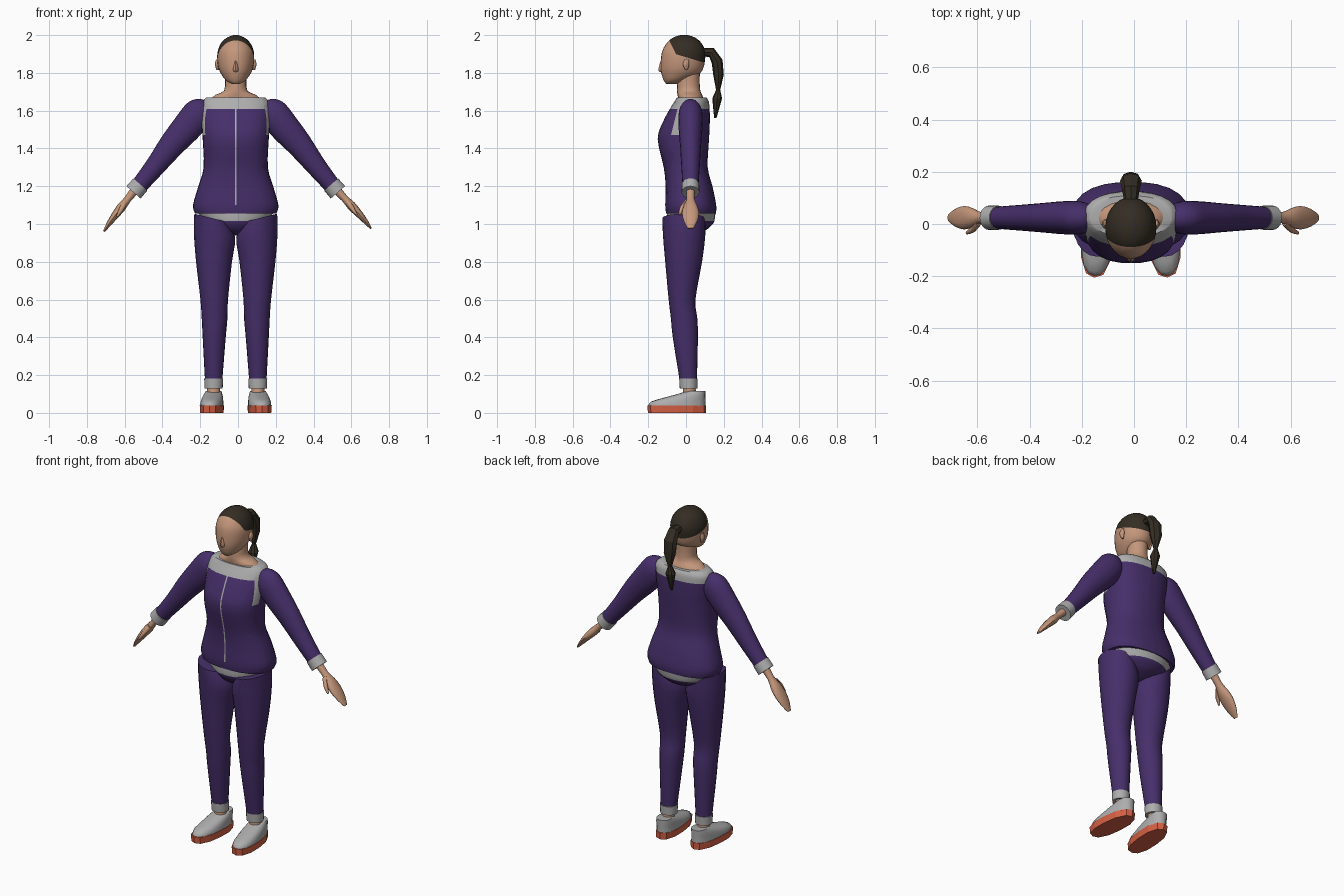
import bpy, bmesh
from math import sin, cos, pi, radians
from mathutils import Matrix, Vector

if "Cube" in bpy.data.objects:
    bpy.data.objects.remove(bpy.data.objects["Cube"])

CX = -0.012  # body centre line


def material(name, rgb):
    m = bpy.data.materials.new(name)
    m.use_nodes = True
    m.diffuse_color = (*rgb, 1)
    m.node_tree.nodes["Principled BSDF"].inputs["Base Color"].default_value = (*rgb, 1)
    return m


purple = material("purple cloth", (0.062, 0.028, 0.145))
grey = material("grey trim", (0.42, 0.42, 0.42))
skin = material("skin", (0.56, 0.31, 0.2))
hair = material("dark brown hair", (0.034, 0.026, 0.017))
red = material("red sole", (0.68, 0.12, 0.06))


def spline(rings, sub):
    """Fill in smooth rings between the given ones."""
    out = []
    for i in range(len(rings) - 1):
        a, b, c, d = (rings[max(0, min(len(rings) - 1, i + k))] for k in (-1, 0, 1, 2))
        for j in range(sub):
            t = j / sub
            out.append([q + t * (r - p) / 2 + t * t * (p - 2.5 * q + 2 * r - d_ / 2)
                        + t ** 3 * (1.5 * (q - r) + (d_ - p) / 2)
                        for p, q, r, d_ in zip(a, b, c, d)])
    return out + [rings[-1]]


def loft(name, rings, mats, sides=20, sub=3, power=2.0, place=None,
         cuts=(), rule=None, angle=50):
    """Skin over rings (x, y, z, rx, ry, pitch, roll); cut by planes, colour by rule."""
    bm = bmesh.new()
    rings = spline([tuple(r) + (0,) * (7 - len(r)) for r in rings], sub)
    loops = []
    for x, y, z, rx, ry, pitch, roll in rings:
        turn = Matrix.Rotation(radians(pitch), 3, 'X') @ Matrix.Rotation(radians(roll), 3, 'Y')
        loop = []
        for k in range(sides):
            c, s = cos(2 * pi * k / sides), sin(2 * pi * k / sides)
            f = (abs(c) ** power + abs(s) ** power) ** (-1 / power)
            loop.append(bm.verts.new(Vector((x, y, z)) + turn @ Vector((rx * c * f, ry * s * f, 0))))
        loops.append(loop)
    for a, b in zip(loops, loops[1:]):
        for k in range(sides):
            n = (k + 1) % sides
            bm.faces.new((a[k], a[n], b[n], b[k]))
    bm.faces.new(loops[0])
    bm.faces.new(loops[-1])
    for co, no in cuts:
        bmesh.ops.bisect_plane(bm, geom=bm.verts[:] + bm.edges[:] + bm.faces[:],
                               plane_co=co, plane_no=no)
    if rule:
        for f in bm.faces:
            f.material_index = int(rule(f.calc_center_median()))
    bm.transform(Matrix.Translation((CX, 0, 0)) @ (place or Matrix()))
    bmesh.ops.recalc_face_normals(bm, faces=bm.faces)
    me = bpy.data.meshes.new(name)
    bm.to_mesh(me)
    bm.free()
    for m in mats:
        me.materials.append(m)
    ob = bpy.data.objects.new(name, me)
    bpy.context.collection.objects.link(ob)
    bpy.ops.object.select_all(action='DESELECT')
    ob.select_set(True)
    bpy.context.view_layer.objects.active = ob
    if angle:
        bpy.ops.object.shade_smooth_by_angle(angle=radians(angle))
    return ob


def span(z, rx, front, back, *turn):
    return (0, (front + back) / 2, z, rx, (back - front) / 2, *turn)


# Jacket body with collar, zip and underarm panels
def jacket_trim(p):
    zip_line = abs(p.x) < 0.004 and p.y < 0 and p.z > 1.09
    panel = 1.47 < p.z and -0.08 < p.y - (p.z - 1.47) * 0.25 < -0.035 and abs(p.x) > 0.1
    return p.z > 1.61 or zip_line or panel


loft("jacket", [span(1.055, 0.215, -0.105, 0.158), span(1.1, 0.226, -0.11, 0.16),
                span(1.2, 0.198, -0.108, 0.14), span(1.3, 0.17, -0.118, 0.115),
                span(1.45, 0.175, -0.15, 0.122), span(1.54, 0.181, -0.122, 0.126),
                span(1.61, 0.182, -0.085, 0.125), span(1.65, 0.175, -0.06, 0.12),
                span(1.67, 0.155, -0.048, 0.108)],
     [purple, grey], sides=28, power=2.4, rule=jacket_trim,
     cuts=[((0.004, 0, 0), (1, 0, 0)), ((-0.004, 0, 0), (1, 0, 0)), ((0, 0, 1.47), (0, 0, 1)),
           ((0, -0.08, 1.47), (0, 1, -0.25)), ((0, -0.035, 1.47), (0, 1, -0.25))])

# Hip section: grey hem above, purple seat below
loft("hips", [span(0.94, 0.02, -0.03, 0.03), span(0.965, 0.09, -0.07, 0.1),
              span(0.99, 0.14, -0.09, 0.132), span(1.015, 0.17, -0.1, 0.15),
              span(1.06, 0.2, -0.1, 0.156)],
     [purple, grey], sides=24, rule=lambda p: p.z > 1.015)

# Neck with sloping base
loft("neck", [span(1.655, 0.14, -0.04, 0.095), span(1.685, 0.105, -0.045, 0.085),
              span(1.705, 0.062, -0.048, 0.076), span(1.76, 0.056, -0.045, 0.072),
              span(1.82, 0.056, -0.04, 0.075)], [skin], sub=2)


# Head: hair is everything above three cutting planes
hairline = [((0, -0.13, 1.922), (0, 0.3, 1)), ((0, -0.05, 1.895), (0, 2, 1)),
            ((0, 0, 1.785), (0, 0.1, 1))]


def is_hair(p):
    return all((p - Vector(co)).dot(Vector(no)) > 0 for co, no in hairline)


loft("head", [span(1.742, 0.022, -0.105, -0.045), span(1.76, 0.052, -0.118, 0.0),
              span(1.795, 0.078, -0.13, 0.07), span(1.83, 0.092, -0.134, 0.093),
              span(1.88, 0.098, -0.132, 0.102), span(1.92, 0.094, -0.124, 0.1),
              span(1.96, 0.076, -0.1, 0.08), span(1.987, 0.046, -0.068, 0.048),
              span(2.0, 0.012, -0.03, 0.01)],
     [skin, hair], sides=28, cuts=hairline, rule=is_hair, angle=60)
loft("nose", [span(1.805, 0.008, -0.138, -0.11), span(1.818, 0.016, -0.147, -0.11),
              span(1.865, 0.006, -0.134, -0.11)], [skin], sides=8, sub=2)

# Ponytail pinched by a tie
loft("ponytail", [(0, 0.085, 1.91, 0.026, 0.022, 95), (0, 0.135, 1.908, 0.034, 0.027, 65),
                  (0, 0.165, 1.86, 0.042, 0.03, 20), (0, 0.172, 1.79, 0.038, 0.028, 0),
                  (0, 0.17, 1.71, 0.012, 0.011, 0), (0, 0.165, 1.665, 0.03, 0.026, 0),
                  (0, 0.155, 1.56, 0.008, 0.006, 0)],
     [hair], sides=8, sub=1, angle=25)


def limb_frame(s, x, z, degrees):
    return (Matrix.Diagonal((s, 1, 1, 1)) @ Matrix.Translation((x, 0.024, z))
            @ Matrix.Rotation(-radians(degrees), 4, 'Y'))


for side, s in (("left", 1), ("right", -1)):
    flip = Matrix.Diagonal((s, 1, 1, 1))

    loft(side + "_ear", [(0.096, 0.002, 1.815, 0.006, 0.006), (0.099, 0, 1.845, 0.011, 0.018),
                         (0.098, 0.004, 1.872, 0.006, 0.01)], [skin], sides=10, place=flip)

    # Sleeve and cuff hang down local z from the shoulder
    arm = limb_frame(s, 0.2, 1.56, 41)
    loft(side + "_sleeve", [(0.02, 0, 0.092, 0.025, 0.025), (0.018, 0, 0.07, 0.056, 0.045),
                            (0.016, 0, 0.02, 0.08, 0.063), (0.012, 0, -0.08, 0.079, 0.063),
                            (0.012, 0, -0.2, 0.068, 0.056), (0.004, 0, -0.34, 0.054, 0.049),
                            (0, 0, -0.48, 0.044, 0.042)], [purple], place=arm)
    loft(side + "_sleeve_cuff", [(0, 0, -0.465, 0.049, 0.046), (0, 0, -0.52, 0.05, 0.047)],
         [grey], sub=1, place=arm)

    # Hand and thumb
    hand = limb_frame(s, 0.53, 1.185, 43 if s > 0 else 38)
    loft(side + "_hand", [(0, 0, 0.02, 0.026, 0.026), (0, 0, -0.07, 0.019, 0.021),
                          (0, 0, -0.12, 0.024, 0.036), (0, 0, -0.175, 0.02, 0.045),
                          (-0.002, 0, -0.235, 0.013, 0.034), (-0.006, 0, -0.28, 0.005, 0.014)],
         [skin], sides=12, sub=2, place=hand)
    loft(side + "_thumb", [(0, -0.018, -0.085, 0.014, 0.014), (-0.006, -0.045, -0.13, 0.013, 0.013),
                           (-0.012, -0.058, -0.175, 0.005, 0.006)], [skin], sides=8, sub=2, place=hand)

    # Trouser leg and its cuff
    def leg_ring(x, z, rx, front, back, roll=0):
        return (x, (front + back) / 2, z, rx, (back - front) / 2, 0, roll)

    loft(side + "_trouser_leg", [leg_ring(0.117, 0.175, 0.046, -0.034, 0.058),
                                 leg_ring(0.114, 0.4, 0.061, -0.07, 0.063),
                                 leg_ring(0.112, 0.5, 0.068, -0.08, 0.06),
                                 leg_ring(0.114, 0.6, 0.073, -0.092, 0.05),
                                 leg_ring(0.115, 0.8, 0.095, -0.11, 0.085),
                                 leg_ring(0.112, 0.94, 0.11, -0.122, 0.102, -6),
                                 leg_ring(0.13, 1.032, 0.092, -0.125, 0.1, -14)],
         [purple], place=flip)
    loft(side + "_trouser_cuff", [leg_ring(0.117, 0.13, 0.048, -0.033, 0.06),
                                  leg_ring(0.117, 0.182, 0.05, -0.036, 0.062)],
         [grey], sub=1, place=flip)
    loft(side + "_ankle", [leg_ring(0.117, 0.08, 0.036, -0.018, 0.056),
                           leg_ring(0.117, 0.14, 0.034, -0.014, 0.05)], [skin], sub=1, place=flip)

    # Shoe upper and sole, toes turned slightly out
    foot = flip @ Matrix.Translation((0.122, 0, 0)) @ Matrix.Rotation(radians(5), 4, 'Z')
    loft(side + "_shoe", [span(0.035, 0.06, -0.2, 0.103), span(0.06, 0.058, -0.185, 0.103),
                          span(0.085, 0.053, -0.1, 0.103), span(0.1, 0.048, -0.045, 0.103),
                          span(0.115, 0.042, 0.005, 0.103)],
         [grey], sides=16, sub=2, power=2.4, place=foot)
    loft(side + "_sole", [span(0, 0.06, -0.202, 0.105), span(0.04, 0.063, -0.206, 0.107)],
         [red], sides=12, sub=1, power=2.5, place=foot, angle=0)
